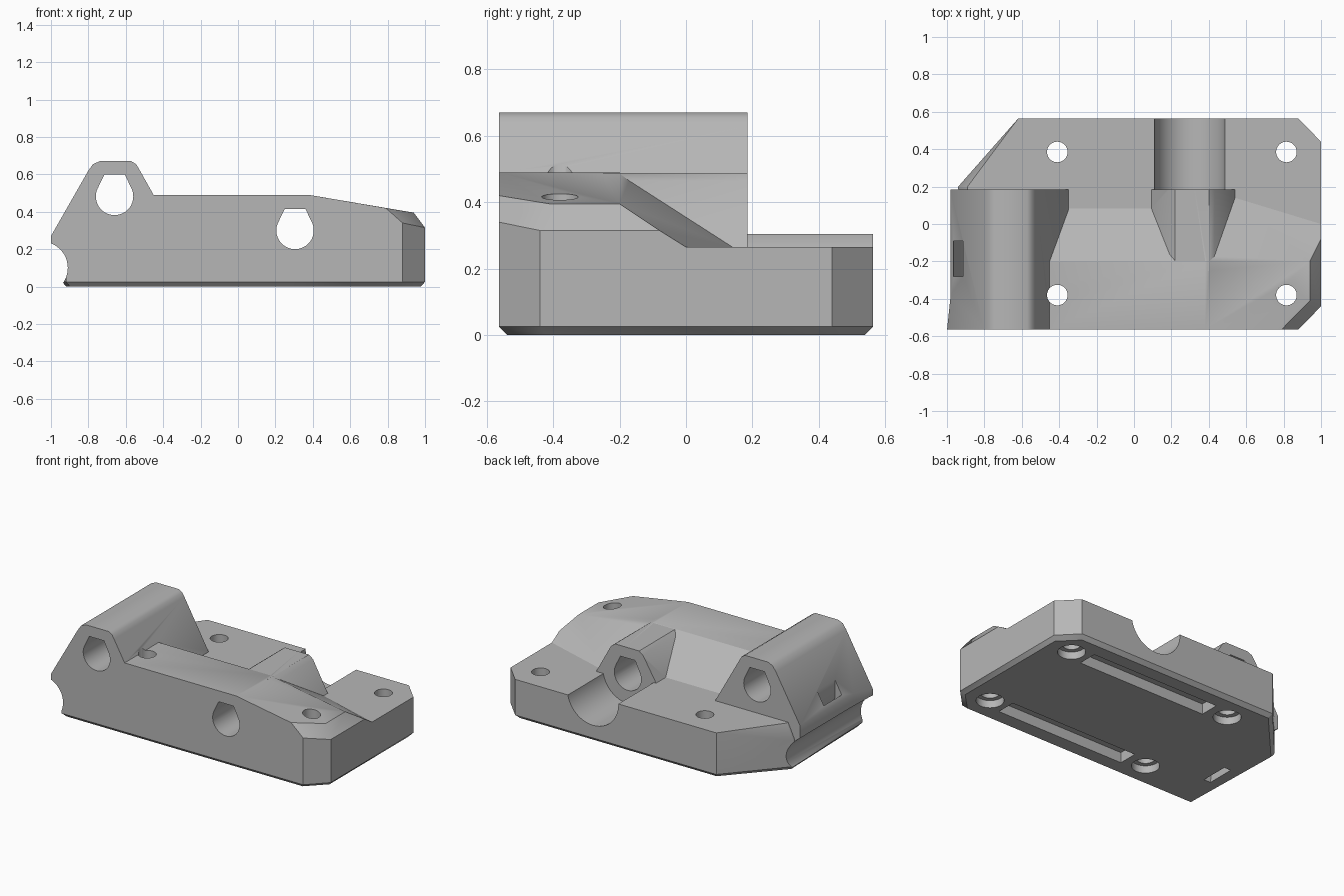
import bpy
import bmesh
import math

default_cube = bpy.data.objects.get("Cube")
if default_cube:
    bpy.data.objects.remove(default_cube, do_unlink=True)

grey = bpy.data.materials.new("plain_grey")
grey.use_nodes = True
grey.diffuse_color = (0.47, 0.47, 0.47, 1)
grey.node_tree.nodes["Principled BSDF"].inputs["Base Color"].default_value = grey.diffuse_color


def make_object(name, bm):
    """Turn a bmesh into a grey scene object with outward normals."""
    bmesh.ops.recalc_face_normals(bm, faces=bm.faces)
    mesh = bpy.data.meshes.new(name)
    bm.to_mesh(mesh)
    bm.free()
    mesh.materials.append(grey)
    obj = bpy.data.objects.new(name, mesh)
    bpy.context.scene.collection.objects.link(obj)
    return obj


def hull(name, points):
    """Convex solid around a few points."""
    bm = bmesh.new()
    verts = [bm.verts.new(p) for p in points]
    result = bmesh.ops.convex_hull(bm, input=verts)
    loose = [v for v in set(result["geom_interior"] + result["geom_unused"])
             if isinstance(v, bmesh.types.BMVert)]
    bmesh.ops.delete(bm, geom=loose, context="VERTS")
    bmesh.ops.dissolve_limit(bm, angle_limit=math.radians(0.3),
                             verts=bm.verts, edges=bm.edges)
    return make_object(name, bm)


def prism(name, outline, start, end, axis="y"):
    """Extrude an outline along y (outline in x, z) or along z (outline in x, y)."""
    def place(p, depth):
        return (p[0], depth, p[1]) if axis == "y" else (p[0], p[1], depth)

    bm = bmesh.new()
    face = bm.faces.new([bm.verts.new(place(p, start)) for p in outline])
    extruded = bmesh.ops.extrude_face_region(bm, geom=[face])["geom"]
    offset = place((0, 0), end - start)
    bmesh.ops.translate(bm, vec=offset,
                        verts=[g for g in extruded if isinstance(g, bmesh.types.BMVert)])
    return make_object(name, bm)


def circle(x, y, radius, first=0, last=360, steps=48):
    angles = [math.radians(first + (last - first) * i / steps) for i in range(steps)]
    return [(x + radius * math.cos(a), y + radius * math.sin(a)) for a in angles]


def rectangle(left, right, low, high):
    return [(left, low), (right, low), (right, high), (left, high)]


def combine(body, tool, operation):
    """Apply a boolean to the body and discard the tool."""
    tool.hide_render = True
    modifier = body.modifiers.new("boolean", "BOOLEAN")
    modifier.operation = operation
    modifier.solver = "EXACT"
    modifier.object = tool
    graph = bpy.context.evaluated_depsgraph_get()
    mesh = bpy.data.meshes.new_from_object(body.evaluated_get(graph))
    body.modifiers.clear()
    body.data = mesh
    bpy.data.objects.remove(tool, do_unlink=True)


def plinth(name, outline, shoulder, top_outline, top):
    """Base slab with a chamfered bottom rim."""
    rim = [(x * 0.977, y * 0.956, 0) for x, y in outline]
    wall = [(x, y, z) for z in (0.025, shoulder) for x, y in outline]
    return hull(name, rim + wall + [(x, y, top) for x, y in top_outline])


front, back, tower_back = -0.563, 0.563, 0.185

# Base slabs: the left part is slightly taller and has a bevelled diagonal corner
shared = [(-0.62, back), (0.3, back), (0.3, front), (-0.92, front)]
body = plinth("clamp_body", shared + [(-0.94, 0.2)], 0.2, shared + [(-0.89, 0.2)], 0.305)
right_outline = [(0.2, back), (0.88, back), (1, 0.44), (1, -0.44), (0.88, front), (0.2, front)]
right_base = plinth("right_base", right_outline, 0.2, right_outline, 0.265)

# Front ridge with a sloping back and chamfered end
ridge = hull("front_ridge", [
    (-0.6, front, 0.49), (0.38, front, 0.49), (0.79, front, 0.42), (0.94, -0.41, 0.395),
    (0.94, -0.2, 0.395), (0.38, -0.2, 0.49), (-0.6, -0.2, 0.49),
    (0.88, front, 0.34), (1, -0.44, 0.315), (1, -0.08, 0.315), (1, 0, 0.265),
    (0.88, front, 0.1), (1, -0.44, 0.1), (1, 0, 0.1), (0.54, 0.14, 0.265),
    (0.38, 0.145, 0.265), (0.38, 0.145, 0.1), (-0.6, 0.145, 0.265),
    (-0.6, 0.145, 0.1), (-0.6, front, 0.1)])

# Rod towers
tall_tower = prism("tall_tower", [
    (-0.92, 0.05), (-0.35, 0.05), (-0.35, 0.31), (-0.53, 0.63), (-0.545, 0.655),
    (-0.57, 0.67), (-0.74, 0.67), (-0.775, 0.655), (-0.8, 0.62), (-1, 0.27), (-1, 0.2)],
    front, tower_back)
low_tower = prism("low_tower", [
    (0.09, 0.1), (0.54, 0.1), (0.54, 0.265), (0.43, 0.465), (0.4, 0.488),
    (0.22, 0.488), (0.19, 0.465), (0.09, 0.3)], -0.25, tower_back)

for part in (right_base, ridge, tall_tower, low_tower):
    combine(body, part, "UNION")

cutters = []

# Rod bores with a flat-topped teardrop shape
for x, z in ((-0.66, 0.482), (0.305, 0.3)):
    bore = circle(x, z, 0.1, 150, 390) + [(x + 0.087, z + 0.05),
                                          (x + 0.055, z + 0.116), (x - 0.055, z + 0.116)]
    cutters.append(prism("rod_bore", bore, -1, 1))

# Round trough behind the low tower and round groove along the left side
cutters.append(prism("rear_trough", circle(0.3, 0.3, 0.19), tower_back, 1))
cutters.append(prism("side_groove", circle(-1.05, 0.1, 0.14), -1, 1))

# Slight taper of the left edge
cutters.append(prism("edge_taper", [(-1.2, 0.7), (-0.98, 0.7), (-0.98, -0.38),
                                    (-1, -0.57), (-1.2, -0.57)], -0.1, 1, "z"))

# Screw holes with counterbores, and long recesses between them
for y in (-0.38, 0.385):
    for x in (-0.41, 0.815):
        cutters.append(prism("screw_hole", circle(x, y, 0.055), -0.1, 0.55, "z"))
        cutters.append(prism("counterbore", circle(x, y, 0.085), -0.1, 0.05, "z"))
    cutters.append(prism("bottom_recess", rectangle(-0.27, 0.69, y - 0.065, y + 0.065),
                         -0.1, 0.07, "z"))

# Bent strap slot from the left slope to the underside
cutters.append(prism("strap_slot", [
    (-0.965, 0.5), (-0.915, 0.5), (-0.915, 0.3), (-0.8, 0.1), (-0.78, -0.05),
    (-0.83, -0.05), (-0.85, 0.1), (-0.965, 0.3)], -0.28, -0.09))

for cutter in cutters:
    combine(body, cutter, "DIFFERENCE")

bpy.ops.object.select_all(action="DESELECT")
body.select_set(True)
bpy.context.view_layer.objects.active = body
bpy.ops.object.shade_smooth_by_angle(angle=math.radians(32))
